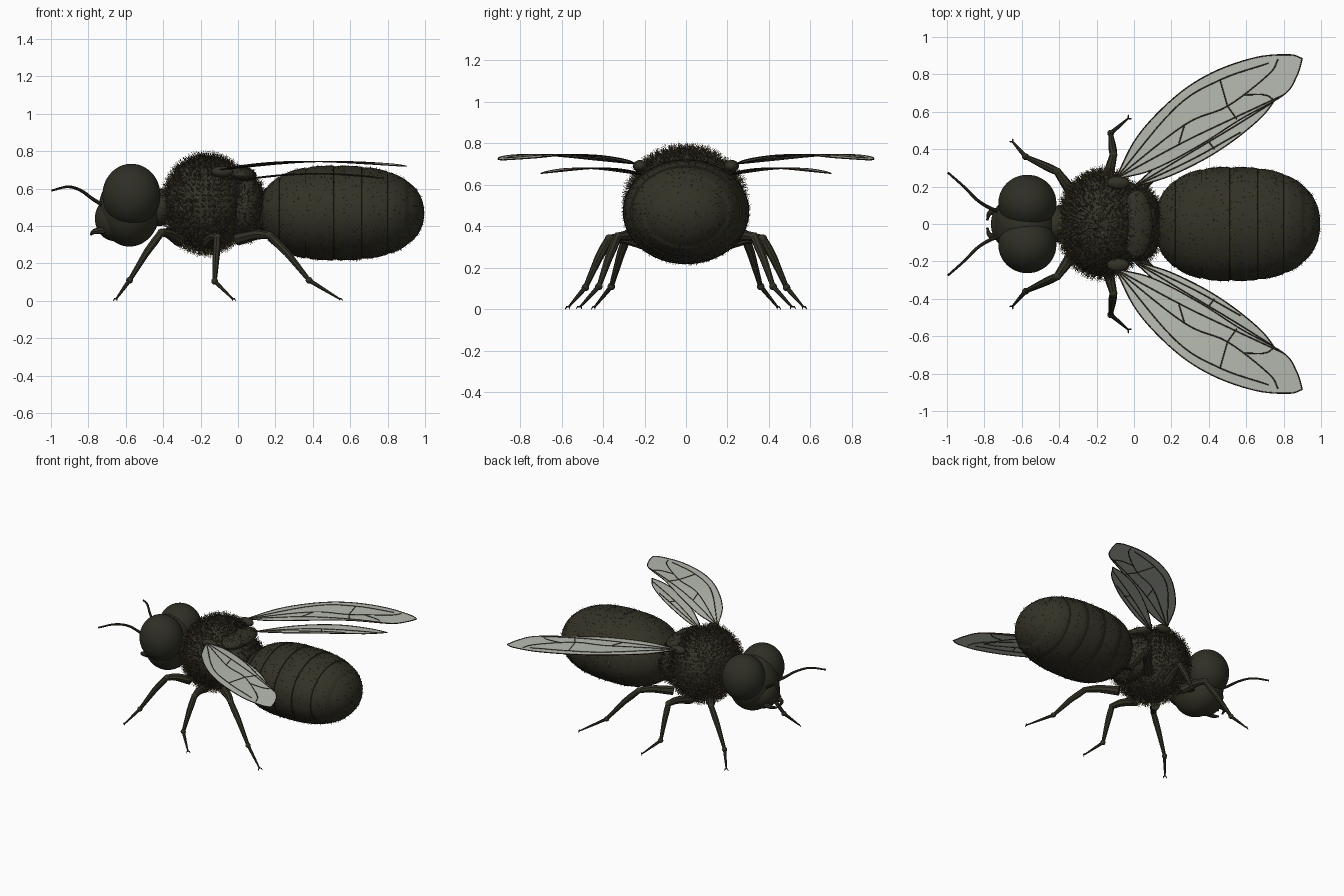
import bpy, bmesh, math, random
from mathutils import Vector

random.seed(4)
cube = bpy.data.objects.get("Cube")
if cube:
    bpy.data.objects.remove(cube)


def material(name, rgb):
    m = bpy.data.materials.new(name)
    m.use_nodes = True
    color = (*rgb, 1)
    m.diffuse_color = color
    bsdf = next(n for n in m.node_tree.nodes if n.type == "BSDF_PRINCIPLED")
    bsdf.inputs["Base Color"].default_value = color
    bsdf.inputs["Roughness"].default_value = 0.7
    return m


SHELL = material("dark olive shell", (0.033, 0.031, 0.019))
EYE = material("dark eye", (0.028, 0.028, 0.019))
HAIR = material("dark brown hair", (0.055, 0.045, 0.026))
GOLD = material("tan hair", (0.17, 0.125, 0.065))
WING = material("pale wing", (0.47, 0.5, 0.44))
VEIN = material("brown vein", (0.045, 0.03, 0.018))


def finish(ob, *mats):
    for m in mats:
        ob.data.materials.append(m)
    bpy.context.collection.objects.link(ob)
    bpy.ops.object.select_all(action="DESELECT")
    ob.select_set(True)
    bpy.context.view_layer.objects.active = ob
    if ob.type == "CURVE":
        bpy.ops.object.convert(target="MESH")
        ob = bpy.context.object
    bpy.ops.object.shade_smooth_by_angle(angle=math.radians(40))
    return ob


def from_bmesh(name, bm, *mats):
    me = bpy.data.meshes.new(name)
    bm.normal_update()
    bm.to_mesh(me)
    bm.free()
    return finish(bpy.data.objects.new(name, me), *mats)


def ellipsoid(name, center, radii, mat, tilt=0):
    bm = bmesh.new()
    bmesh.ops.create_uvsphere(bm, u_segments=48, v_segments=28, radius=1)
    for v in bm.verts:
        p = Vector(a * b for a, b in zip(v.co, radii))
        x, z = p.x, p.z
        p.x = x * math.cos(tilt) + z * math.sin(tilt)
        p.z = z * math.cos(tilt) - x * math.sin(tilt)
        v.co = p + Vector(center)
    return from_bmesh(name, bm, mat)


def smooth_path(points, steps=6):
    """Catmull-Rom samples through the points."""
    pts = [Vector(p) for p in points]
    pts = [pts[0] * 2 - pts[1]] + pts + [pts[-1] * 2 - pts[-2]]
    out = []
    for a, b, c, d in zip(pts, pts[1:], pts[2:], pts[3:]):
        for i in range(steps):
            t = i / steps
            out.append((b * 2 + (c - a) * t + (a * 2 - b * 5 + c * 4 - d) * t ** 2
                        + (b * 3 - a - c * 3 + d) * t ** 3) / 2)
    return out + [pts[-2]]


def tubes(name, paths, mat, sides=2):
    """Each path is a list of (point, radius) pairs; all join in one object."""
    cu = bpy.data.curves.new(name, "CURVE")
    cu.dimensions = "3D"
    cu.bevel_depth = 1
    cu.bevel_resolution = sides
    cu.use_fill_caps = True
    for path in paths:
        sp = cu.splines.new("POLY")
        sp.points.add(len(path) - 1)
        for q, (p, r) in zip(sp.points, path):
            q.co = (*p, 1)
            q.radius = r
    return finish(bpy.data.objects.new(name, cu), mat)


def tapered(points, r0, r1, steps=5):
    pts = smooth_path(points, steps)
    n = len(pts) - 1
    return [(p, r0 + (r1 - r0) * i / n) for i, p in enumerate(pts)]


def hairs(name, ob, count, length, width):
    """Scatter thin three-sided spikes over the faces of a part."""
    polys = list(ob.data.polygons)
    verts = ob.data.vertices
    bm = bmesh.new()
    for f in random.choices(polys, [f.area for f in polys], k=count):
        i, j = random.sample(list(f.vertices), 2)
        p = f.center.lerp(verts[i].co.lerp(verts[j].co, random.random()), random.random())
        jitter = Vector(random.gauss(0, 0.35) for _ in range(3))
        n = (f.normal + jitter).normalized()
        side = n.orthogonal().normalized() * width
        ring = [bm.verts.new(p + d) for d in (side, n.cross(side), -side - n.cross(side))]
        tip = bm.verts.new(p + n * length * random.uniform(0.5, 1))
        tone = int(random.random() < 0.4)
        for k in range(3):
            bm.faces.new((ring[k - 1], ring[k], tip)).material_index = tone
    from_bmesh(name, bm, HAIR, GOLD)


# Head: core, face and large eyes
ellipsoid("head", (-0.58, 0, 0.49), (0.165, 0.2, 0.2), SHELL)
ellipsoid("face", (-0.66, 0, 0.44), (0.105, 0.13, 0.12), SHELL)
ellipsoid("neck", (-0.42, 0, 0.5), (0.08, 0.1, 0.1), SHELL)

# Thorax, waist and shield behind it
thorax = ellipsoid("thorax", (-0.17, 0, 0.52), (0.225, 0.28, 0.255), SHELL)
waist = ellipsoid("waist", (0.03, 0, 0.5), (0.12, 0.2, 0.175), SHELL)
shield = ellipsoid("shield", (0.015, 0, 0.675), (0.085, 0.18, 0.045), SHELL, 0.12)
ellipsoid("petiole", (0.13, 0, 0.47), (0.07, 0.12, 0.1), SHELL)

# Abdomen: overlapping plates around a blunt body
seams = [0.11, 0.22, 0.36, 0.51, 0.66, 0.8, 0.9, 0.995]
mid = 0.52
rings = []
for k, (a, b) in enumerate(zip(seams, seams[1:])):
    for i in range(9):
        u = i / 8
        if k == 0:
            u = u * u
        if b == seams[-1]:
            u = 1 - (1 - u) ** 2
        x = a + (b - a) * u
        d = abs(x - mid) / (seams[-1] - mid if x > mid else mid - seams[0])
        r = max(1 - d ** 2.6, 0) ** 0.45
        plate = 1 - 0.022 * max(0, 1 - i / 2) if k else 1
        rings.append((x + (0.002 if i == 0 and k else 0), max(r * plate, 0.002)))
bm = bmesh.new()
loops = []
for x, r in rings:
    angles = [math.tau * j / 56 for j in range(56)]
    loops.append([bm.verts.new((x, 0.305 * r * math.cos(t), 0.47 + 0.253 * r * math.sin(t)))
                  for t in angles])
for a, b in zip(loops, loops[1:]):
    for j in range(len(a)):
        bm.faces.new((a[j - 1], a[j], b[j], b[j - 1]))
bm.faces.new(loops[0])
bm.faces.new(loops[-1])
bmesh.ops.recalc_face_normals(bm, faces=bm.faces)
abdomen = from_bmesh("abdomen", bm, SHELL)

# Fuzz
hairs("thorax_fuzz", thorax, 7500, 0.045, 0.0014)
hairs("waist_fuzz", waist, 2000, 0.04, 0.0014)
hairs("shield_fuzz", shield, 300, 0.02, 0.0012)
hairs("abdomen_fuzz", abdomen, 1800, 0.014, 0.001)

# Leg joints as hip, knee, ankle, foot
legs = {
    "fore": [(-0.31, 0.14, 0.32), (-0.41, 0.28, 0.365), (-0.58, 0.36, 0.11), (-0.65, 0.44, 0.012)],
    "middle": [(-0.16, 0.17, 0.31), (-0.11, 0.37, 0.34), (-0.125, 0.485, 0.105), (-0.03, 0.565, 0.012)],
    "hind": [(0.0, 0.16, 0.33), (0.17, 0.33, 0.35), (0.38, 0.42, 0.11), (0.54, 0.51, 0.012)],
}

# Wings: root height, arch, leading edge, trailing edge, inner veins
wings = {
    "fore": (0.7, 0.035, 0.02,
             [(-0.1, 0.24), (0.02, 0.47), (0.22, 0.68), (0.42, 0.81), (0.65, 0.89), (0.83, 0.905), (0.9, 0.885)],
             [(-0.1, 0.24), (0.1, 0.29), (0.35, 0.42), (0.57, 0.56), (0.8, 0.69), (0.87, 0.79), (0.9, 0.885)],
             [[(-0.1, 0.24), (0.22, 0.62), (0.46, 0.77), (0.72, 0.86)],
              [(-0.1, 0.24), (0.27, 0.53), (0.5, 0.63), (0.72, 0.8), (0.77, 0.88)],
              [(-0.1, 0.24), (0.25, 0.43), (0.52, 0.56), (0.8, 0.69)],
              [(0.46, 0.77), (0.5, 0.63)], [(0.27, 0.53), (0.24, 0.43)],
              [(0.5, 0.63), (0.55, 0.56)], [(0.58, 0.69), (0.7, 0.69), (0.75, 0.66)]]),
    "hind": (0.645, 0.03, 0.01,
             [(0.0, 0.2), (0.2, 0.38), (0.45, 0.56), (0.65, 0.66), (0.78, 0.7)],
             [(0.0, 0.2), (0.2, 0.26), (0.45, 0.39), (0.67, 0.56), (0.78, 0.7)],
             [[(0.0, 0.2), (0.3, 0.38), (0.55, 0.53), (0.74, 0.65)],
              [(0.0, 0.2), (0.3, 0.34), (0.57, 0.49)], [(0.4, 0.44), (0.43, 0.4)]]),
}


def build_wing(name, s, z0, arch, rise, lead, trail, veins):
    root, tip = Vector(lead[0]), Vector(lead[-1])
    span = tip - root

    def lift(p):
        t = (Vector(p) - root).dot(span) / span.length_squared
        return Vector((p[0], s * p[1], z0 + rise * t + arch * math.sin(math.pi * min(max(t, 0), 1))))

    edges = [smooth_path(e) for e in (lead, trail)]
    bm = bmesh.new()
    grid = [[bm.verts.new(lift(a.lerp(b, k / 6))) for k in range(7)] for a, b in zip(*edges)]
    for a, b in zip(grid, grid[1:]):
        for k in range(6):
            quad = (a[k], a[k + 1], b[k + 1], b[k])
            bm.faces.new(quad if s > 0 else quad[::-1])
    bmesh.ops.remove_doubles(bm, verts=bm.verts, dist=1e-5)
    bmesh.ops.recalc_face_normals(bm, faces=bm.faces)
    if sum(f.normal.z for f in bm.faces) < 0:
        bmesh.ops.reverse_faces(bm, faces=bm.faces)
    from_bmesh(name, bm, WING)
    lines = edges + [smooth_path(v) for v in veins]
    tubes(name + "_veins", [[(lift(p), 0.0032) for p in line] for line in lines], VEIN, 1)


for s, side in ((1, "far"), (-1, "near")):
    def flip(points):
        return [Vector((x, s * y, z)) for x, y, z in points]

    # Eyes, antennae and jaws
    ellipsoid(side + "_eye", (-0.57, s * 0.113, 0.565), (0.155, 0.15, 0.168), EYE)
    feeler = flip([(-0.7, 0.06, 0.5), (-0.77, 0.085, 0.54), (-0.84, 0.13, 0.59), (-0.91, 0.2, 0.61), (-0.995, 0.275, 0.59)])
    tubes(side + "_antenna", [tapered(feeler, 0.011, 0.006)], SHELL)
    jaw = flip([(-0.71, 0.07, 0.38), (-0.77, 0.06, 0.37), (-0.785, 0.02, 0.355)])
    tubes(side + "_jaw", [tapered(jaw, 0.022, 0.006)], SHELL)
    ellipsoid(side + "_wing_base", (-0.085, s * 0.22, 0.69), (0.06, 0.035, 0.03), SHELL)

    # Legs with beaded ankles and split claws
    for part, joints in legs.items():
        hip, knee, ankle, foot = flip(joints)
        name = f"{side}_{part}_leg"
        shin = knee.lerp(ankle, 0.45) + Vector((0, 0, 0.012))
        out = (foot - ankle).normalized()
        claws = []
        for turn in (-1, 1):
            spread = Vector((-out.y, out.x, 0)) * turn * 0.012
            claws.append([(foot, 0.004), (foot + out * 0.008 + spread + Vector((0, 0, 0.004)), 0.004),
                          (foot + out * 0.016 + spread * 1.4 - Vector((0, 0, 0.002)), 0.0015)])
        upper = tapered([hip, hip.lerp(knee, 0.6) + Vector((0, 0, 0.012)), knee], 0.034, 0.02)
        lower = [(knee, 0.02), (knee.lerp(shin, 0.5), 0.022), (shin, 0.02), (ankle, 0.012)]
        toe = [(ankle, 0.012), (ankle.lerp(foot, 0.5), 0.009), (foot, 0.005)]
        tubes(name, [upper, lower, toe] + claws, SHELL)
        ellipsoid(name + "_knee", knee, (0.021,) * 3, SHELL)
        ellipsoid(name + "_ankle", ankle, (0.018,) * 3, SHELL)

    for part, spec in wings.items():
        build_wing(f"{side}_{part}_wing", s, *spec)
